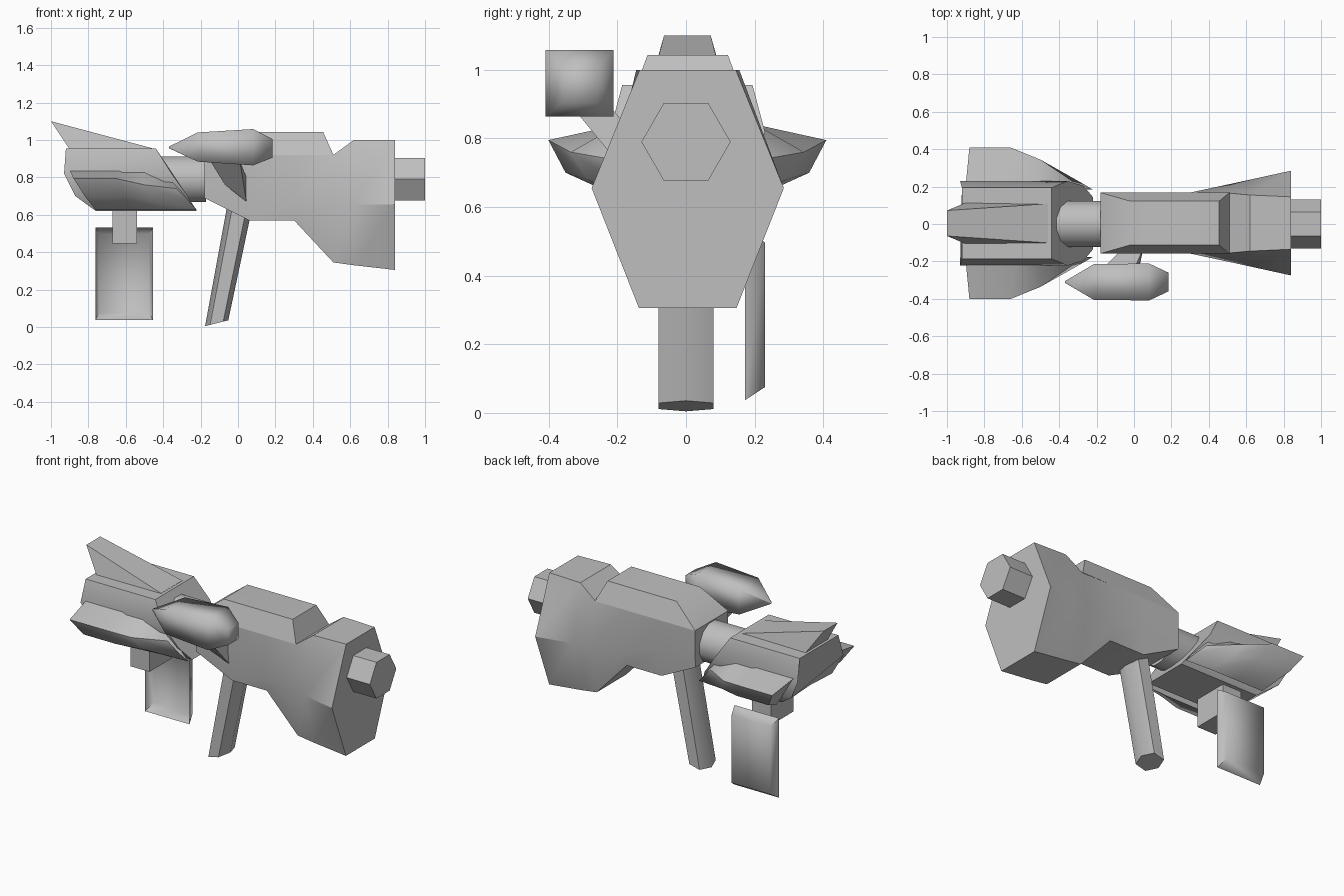
import bpy, bmesh, math
from mathutils import Vector

cube = bpy.data.objects.get("Cube")
if cube:
    bpy.data.objects.remove(cube, do_unlink=True)

grey = bpy.data.materials.new("plain grey")
grey.use_nodes = True
GREY = (0.52, 0.52, 0.52, 1)
grey.diffuse_color = GREY
grey.node_tree.nodes["Principled BSDF"].inputs["Base Color"].default_value = GREY


def loft(name, rings, smooth=40, start=True, end=True):
    """Skin a row of equal-sized point rings and cap the ends."""
    bm = bmesh.new()
    vs = [[bm.verts.new(p) for p in r] for r in rings]
    n = len(vs[0])
    for a, b in zip(vs, vs[1:]):
        for i in range(n):
            j = (i + 1) % n
            bm.faces.new((a[i], a[j], b[j], b[i]))
    if start:
        bm.faces.new(vs[0][::-1])
    if end:
        bm.faces.new(vs[-1])
    bmesh.ops.remove_doubles(bm, verts=bm.verts, dist=0.0005)
    bmesh.ops.recalc_face_normals(bm, faces=bm.faces)
    me = bpy.data.meshes.new(name)
    bm.to_mesh(me)
    bm.free()
    me.materials.append(grey)
    ob = bpy.data.objects.new(name, me)
    bpy.context.collection.objects.link(ob)
    if smooth:
        bpy.ops.object.select_all(action='DESELECT')
        ob.select_set(True)
        bpy.context.view_layer.objects.active = ob
        bpy.ops.object.shade_smooth_by_angle(angle=math.radians(smooth))
    return ob


def mirrored(half, yc=0.0):
    """Close a +y half outline of (x, y, z) points across y."""
    return ([(x, yc + y, z) for x, y, z in half]
            + [(x, yc - y, z) for x, y, z in reversed(half)])


def circle(x, r, n, zc, turn=0.0):
    return [(x, r * math.cos(turn + math.tau * i / n),
             zc + r * math.sin(turn + math.tau * i / n)) for i in range(n)]


def rect(x0, x1, y0, y1, z):
    return [(x0, y0, z), (x1, y0, z), (x1, y1, z), (x0, y1, z)]


# Main housing: six-sided sections flaring toward the muzzle
sections = [  # x, top z, top y, middle z, middle y, bottom z, bottom y
    (-.18, .92, .163, .80, .163, .69, .16),
    (.06, .92, .163, .74, .163, .57, .15),
    (.30, .92, .163, .66, .163, .57, .15),
    (.51, .92, .16, .655, .208, .345, .145),
    (.62, 1.0, .15, .655, .232, .33, .145),
    (.84, 1.0, .14, .655, .28, .305, .142)]
loft("main_housing", [mirrored([(x, ty, tz), (x, my, mz), (x, by, bz)], .005)
                      for x, tz, ty, mz, my, bz, by in sections], 32)

# Raised cover on the housing
loft("top_cover", [
    mirrored([(.51, .163, .92), (-.18, .163, .92)], .005),
    mirrored([(.455, .117, 1.043), (-.02, .117, 1.043)], .005)], 60)

# Muzzle and barrel tube
loft("muzzle", [circle(x, .13, 6, .79) for x in (.83, 1.0)], 0)
loft("barrel_tube", [circle(x, .127, 12, .79, math.pi / 12) for x in (-.5, -.17)])

# Rear shell with slanted ends
profile = [(.19, .955, -.92, -.44), (.226, .82, -.93, -.355),
           (.20, .70, -.87, -.27), (.14, .62, -.76, -.22)]
loft("rear_shell", [mirrored([(p[k], p[0], p[1]) for p in profile], .004)
                    for k in (2, 3)])

# Side fins
fin = [
    [(-.90, .20, .84), (-.88, .405, .795), (-.82, .355, .70), (-.76, .19, .625)],
    [(-.64, .20, .84), (-.66, .405, .795), (-.60, .355, .70), (-.56, .19, .625)],
    [(-.50, .20, .84), (-.50, .34, .76), (-.45, .29, .68), (-.40, .19, .625)],
    [(-.38, .20, .83), (-.33, .225, .74), (-.27, .21, .68), (-.22, .18, .625)]]
for name, s in (("left_fin", 1), ("right_fin", -1)):
    loft(name, [[(x, s * y + .004, z) for x, y, z in r] for r in fin], 45)

# Top fin
loft("top_fin", [
    mirrored([(-1.0, .068, 1.10), (-.90, .11, .95)], .004),
    mirrored([(-.46, .105, .956), (-.45, .105, .94)], .004)], 0)

# Hanger block and dished plate below the rear shell
loft("hanger_block", [rect(-.67, -.54, -.10, .12, z) for z in (.445, .64)], 0)


def plate_ring(y, dx, z0, z1):
    return [(-.762 + dx, y, z0), (-.455 - dx, y, z0),
            (-.455 - dx, y, z1), (-.762 + dx, y, z1)]


loft("dished_plate", [plate_ring(.172, 0, .037, .532),
                      plate_ring(.23, .02, .075, .497)], 75, start=False)

# Grip: slanted six-sided post
def grip_ring(x, z, tilt):
    shape = [(.062, 0), (.035, .08), (-.035, .08),
             (-.062, 0), (-.035, -.08), (.035, -.08)]
    return [(x + a, b, z + tilt * a) for a, b in shape]


loft("grip", [grip_ring(-.114, .02, .25), grip_ring(.01, .65, -.5)], 62)

# Sight pod: tapered four-sided body
pod = [(-.37, .004, .004, .96), (-.215, .095, .078, .962),
       (.08, .099, .097, .961), (.185, .05, .05, .955)]
loft("sight_pod", [[(x, -.31 + a * hy, zc + b * hz)
                    for a, b in ((1, 1), (-1, 1), (-1, -1), (1, -1))]
                   for x, hy, hz, zc in pod], 95)

# Strut from pod to housing
loft("sight_strut", [
    [(-.15, -.33, .89), (.01, -.33, .89), (.01, -.22, .89), (-.15, -.22, .89)],
    [(-.07, -.20, .76), (.045, -.15, .67), (.045, -.14, .80), (-.07, -.14, .80)]], 0)
